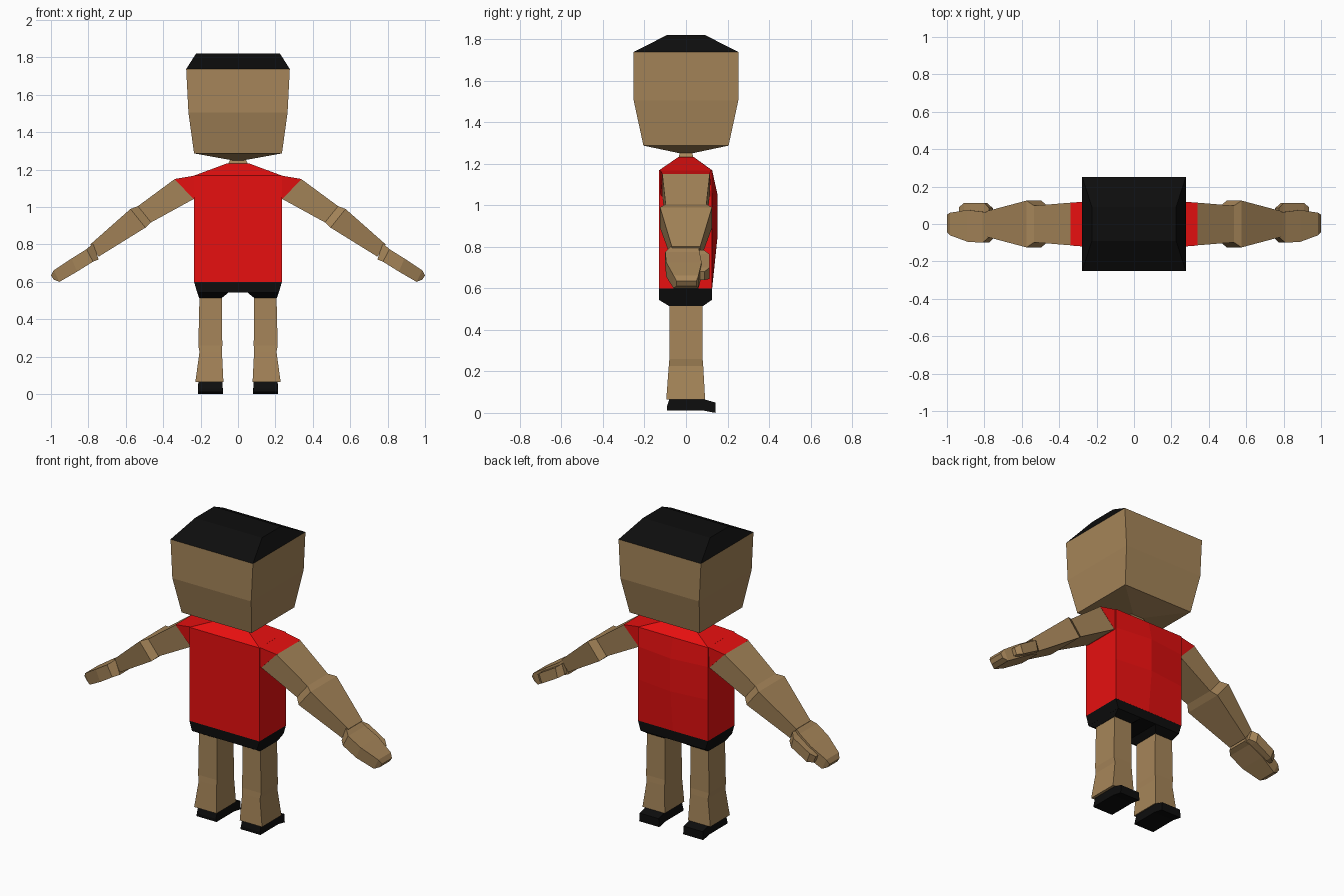
import bpy, bmesh

def material(name, rgb):
    m = bpy.data.materials.new(name)
    m.diffuse_color = (*rgb, 1)
    return m

SKIN = material("skin", (0.38, 0.235, 0.10))
RED = material("red_cloth", (0.80, 0.005, 0.005))
BLACK = material("black", (0.004, 0.004, 0.004))

def loft(name, rings, mat, mirror=False):
    """Skin a list of equal-length point rings and cap both ends."""
    bm = bmesh.new()
    loops = [[bm.verts.new(p) for p in ring] for ring in rings]
    n = len(rings[0])
    for a, b in zip(loops, loops[1:]):
        for i in range(n):
            j = (i + 1) % n
            bm.faces.new((a[i], a[j], b[j], b[i]))
    bm.faces.new(loops[0][::-1])
    bm.faces.new(loops[-1])
    bmesh.ops.recalc_face_normals(bm, faces=bm.faces)
    me = bpy.data.meshes.new(name)
    bm.to_mesh(me)
    bm.free()
    me.materials.append(mat)
    ob = bpy.data.objects.new(name, me)
    bpy.context.collection.objects.link(ob)
    if mirror:
        mod = ob.modifiers.new("Mirror", 'MIRROR')
        mod.use_mirror_merge = False
    return ob

def rect(x0, x1, y0, y1, z):
    """Horizontal rectangle."""
    return [(x0, y0, z), (x1, y0, z), (x1, y1, z), (x0, y1, z)]

def box(hx, hy, z):
    return rect(-hx, hx, -hy, hy, z)

def limb(top, bottom, y0, y1):
    """Slanted arm section between a top and a bottom (x, z) point."""
    (xt, zt), (xb, zb) = top, bottom
    return [(xt, y0, zt), (xt, y1, zt), (xb, y1, zb), (xb, y0, zb)]

# Head, hair cap and neck
loft("head", [box(0.03, 0.03, 1.25), box(0.235, 0.205, 1.287),
              box(0.265, 0.252, 1.505), box(0.277, 0.252, 1.738)], SKIN)
loft("hair", [box(0.277, 0.252, 1.738), box(0.225, 0.09, 1.82)], BLACK)
loft("neck", [box(0.055, 0.036, 1.22), box(0.05, 0.034, 1.238),
              box(0.03, 0.02, 1.275)], SKIN)

# Shirt body, with a ridge down the middle of the back
def torso(hx, front, back, ridge, z):
    return [(-hx, front, z), (hx, front, z), (hx, back, z),
            (0, ridge, z), (-hx, back, z)]

loft("shirt", [torso(0.235, -0.13, 0.125, 0.126, 0.60),
               torso(0.235, -0.13, 0.125, 0.152, 0.85),
               torso(0.235, -0.13, 0.125, 0.152, 1.05),
               torso(0.235, -0.13, 0.125, 0.126, 1.168),
               torso(0.06, -0.035, 0.035, 0.036, 1.233)], RED)

# Sleeves
loft("sleeves", [limb((0.21, 1.172), (0.21, 1.03), -0.125, 0.12),
                 limb((0.34, 1.15), (0.237, 1.043), -0.115, 0.115)], RED, True)

# Arms: upper arm, elbow step, forearm
loft("arms", [limb((0.338, 1.15), (0.237, 1.043), -0.114, 0.114),
              limb((0.535, 1.005), (0.465, 0.918), -0.098, 0.098),
              limb((0.575, 0.99), (0.495, 0.89), -0.125, 0.125),
              limb((0.79, 0.80), (0.745, 0.735), -0.068, 0.068)], SKIN, True)

# Hands and thumbs
loft("hands", [limb((0.775, 0.805), (0.745, 0.72), -0.07, 0.06),
               limb((0.81, 0.775), (0.775, 0.708), -0.10, 0.065),
               limb((0.89, 0.725), (0.86, 0.655), -0.095, 0.075),
               limb((0.985, 0.662), (0.955, 0.60), -0.06, 0.06),
               limb((1.0, 0.635), (0.985, 0.612), -0.045, 0.05)], SKIN, True)
loft("thumbs", [limb((0.775, 0.785), (0.755, 0.725), 0.03, 0.085),
                limb((0.80, 0.765), (0.785, 0.705), 0.04, 0.112),
                limb((0.91, 0.70), (0.89, 0.645), 0.055, 0.112),
                limb((0.935, 0.68), (0.92, 0.64), 0.055, 0.09)], SKIN, True)

# Shorts: hip block and two tapered cuffs
loft("shorts", [rect(-0.218, 0.218, -0.13, 0.125, 0.543),
                rect(-0.235, 0.235, -0.13, 0.125, 0.60)], BLACK)
loft("short_cuffs", [rect(0.085, 0.208, -0.082, 0.082, 0.515),
                     rect(0.05, 0.218, -0.13, 0.125, 0.544)], BLACK, True)

# Legs with a small knee step
loft("legs", [rect(0.078, 0.228, -0.095, 0.092, 0.065),
              rect(0.086, 0.206, -0.083, 0.083, 0.225),
              rect(0.084, 0.212, -0.08, 0.08, 0.26),
              rect(0.086, 0.206, -0.08, 0.08, 0.52)], SKIN, True)

# Shoes, lofted from heel to toe
def shoe(y, z0, z1):
    return [(0.08, y, z0), (0.215, y, z0), (0.212, y, z1), (0.084, y, z1)]

loft("shoes", [shoe(-0.092, 0.012, 0.03), shoe(-0.08, 0.012, 0.067),
               shoe(0.08, 0.012, 0.067), shoe(0.142, 0.0, 0.05)], BLACK, True)
